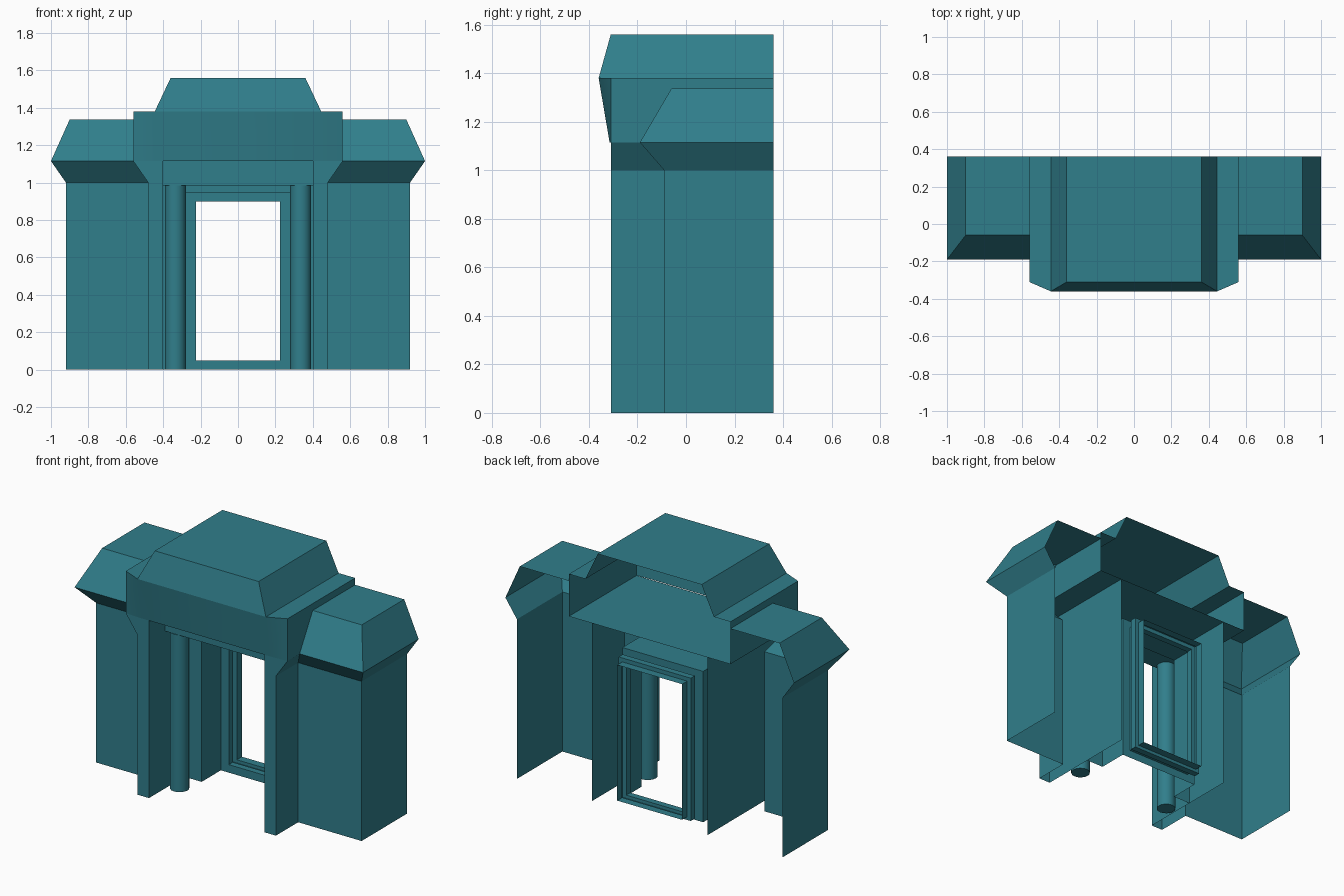
import bpy, bmesh
from math import radians

if "Cube" in bpy.data.objects:
    bpy.data.objects.remove(bpy.data.objects["Cube"])

mat = bpy.data.materials.new("teal")
mat.diffuse_color = (0.03, 0.21, 0.26, 1)
mat.use_nodes = True
mat.node_tree.nodes["Principled BSDF"].inputs["Base Color"].default_value = mat.diffuse_color
BACK = 0.36


def build(name, rows=(), ngons=(), closed=False, mirror=False, smooth=0):
    """Loft neighbouring rows of points with quads, then add flat polygons."""
    bm = bmesh.new()
    grid = [[bm.verts.new(p) for p in row] for row in rows]
    for a, b in zip(grid, grid[1:]):
        n = len(a)
        for i in range(n if closed else n - 1):
            j = (i + 1) % n
            bm.faces.new((a[i], a[j], b[j], b[i]))
    for pts in ngons:
        bm.faces.new([bm.verts.new(p) for p in pts])
    bmesh.ops.remove_doubles(bm, verts=bm.verts, dist=1e-4)
    me = bpy.data.meshes.new(name)
    bm.to_mesh(me)
    bm.free()
    ob = bpy.data.objects.new(name, me)
    bpy.context.collection.objects.link(ob)
    finish(ob, mirror, smooth)
    return ob


def finish(ob, mirror=False, smooth=0):
    ob.data.materials.append(mat)
    if mirror:
        mod = ob.modifiers.new("mirror", 'MIRROR')
        mod.use_mirror_merge = False
    if smooth:
        bpy.ops.object.select_all(action='DESELECT')
        ob.select_set(True)
        bpy.context.view_layer.objects.active = ob
        bpy.ops.object.shade_smooth_by_angle(angle=radians(smooth))


def plan(points, z):
    return [(x, y, z) for x, y in points]


def arch(w, top, y):
    return [(w, y, 0), (w, y, top), (-w, y, top), (-w, y, 0)]


def ring(w, z0, z1, y):
    return [(w, y, z0), (w, y, z1), (-w, y, z1), (-w, y, z0)]


# Side walls and piers, flaring out at the eaves
wall = [(.40, BACK), (.40, -.31), (.48, -.31), (.48, -.09), (.92, -.09), (.92, BACK)]
eave = [(.40, BACK), (.40, -.31), (.56, -.31), (.56, -.19), (1.0, -.19), (1.0, BACK)]
low = wall
build("side_walls", [plan(low, 0), plan(low, 1.0), plan(eave, 1.115)], mirror=True)

# Sloped roofs of the side blocks
roof_low = [(.56, -.19), (1.0, -.19), (1.0, BACK)]
roof_top = [(.56, -.06), (.90, -.06), (.90, BACK)]
build("side_roofs", [plan(roof_low, 1.115), plan(roof_top, 1.337)],
      [plan(roof_top + [(.56, BACK)], 1.337)], mirror=True)

# Central fascia, leaning forward in the middle
edge_low = [(-.56, -.31), (-.445, -.315), (.445, -.315), (.56, -.31)]
edge_top = [(-.56, -.31), (-.445, -.36), (.445, -.36), (.56, -.31)]
build("fascia_front", [plan(edge_low, 1.115), plan(edge_top, 1.38)], smooth=40)
build("fascia_sides", [plan([(.56, -.31), (.56, BACK)], z) for z in (1.115, 1.38)],
      [plan([(.445, -.36), (.56, -.31), (.56, BACK), (.445, BACK)], 1.38)], mirror=True)

# Soffit under the fascia
build("soffit", ngons=[plan([(-.56, -.31), (-.56, BACK), (.56, BACK), (.56, -.31)], 1.115)])

# Central cap roof
cap_low = [(-.445, BACK), (-.445, -.36), (.445, -.36), (.445, BACK)]
cap_top = [(-.36, BACK), (-.36, -.31), (.36, -.31), (.36, BACK)]
build("cap_roof", [plan(cap_low, 1.38), plan(cap_top, 1.56)], [plan(cap_top, 1.56)])

# Lintel above the columns
build("lintel", [[(x, y, z) for x in (-.4, .4)]
                 for y, z in ((.04, .985), (-.15, .985), (-.15, 1.115))])

# Recessed door wall and its reveal
build("door_wall", [arch(.40, .985, .04), arch(.28, .945, .04), arch(.28, .945, .23)])

# Stepped door frame
build("door_frame", [ring(.28, 0, .945, .23), ring(.225, .05, .90, .23),
                     ring(.225, .05, .90, .27), ring(.25, .03, .925, .27),
                     ring(.25, .03, .925, .31), ring(.225, .05, .90, .31),
                     ring(.225, .05, .90, BACK)], closed=True)

# Round columns, moved in mesh space so they mirror about the centre
bpy.ops.mesh.primitive_cylinder_add(vertices=16, radius=.056, depth=.985)
col = bpy.context.object
col.name = "columns"
for v in col.data.vertices:
    v.co.x += .335
    v.co.y -= .10
    v.co.z += .4925
finish(col, mirror=True, smooth=40)
